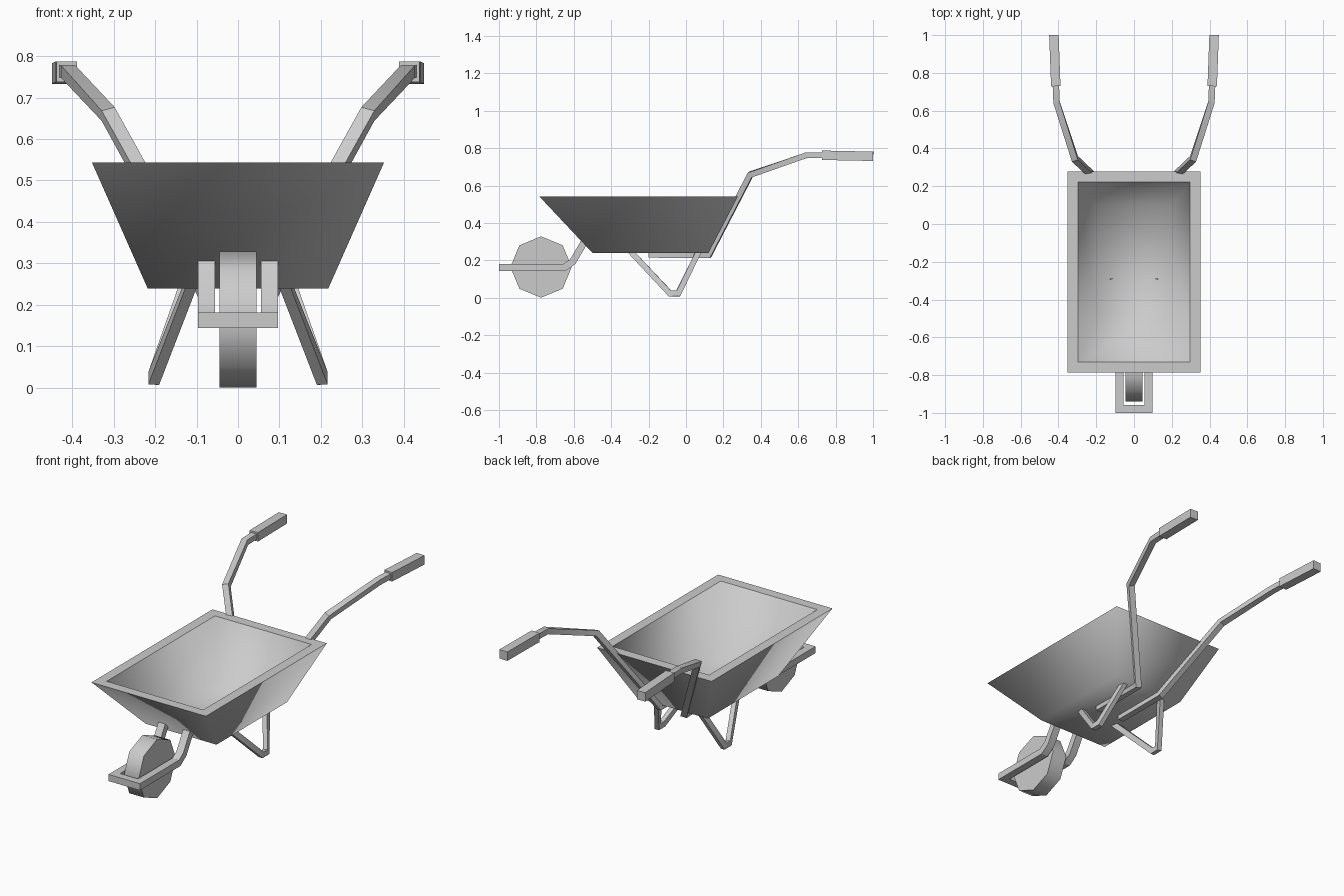
import bpy, bmesh, math
from mathutils import Vector, Matrix

if "Cube" in bpy.data.objects:
    bpy.data.objects.remove(bpy.data.objects["Cube"])


def finish(name, bm, mirror=False, angle=30):
    bmesh.ops.recalc_face_normals(bm, faces=bm.faces)
    me = bpy.data.meshes.new(name)
    bm.to_mesh(me)
    bm.free()
    ob = bpy.data.objects.new(name, me)
    bpy.context.collection.objects.link(ob)
    if mirror:
        ob.modifiers.new("mirror", 'MIRROR').use_mirror_merge = False
    if angle:
        bpy.ops.object.select_all(action='DESELECT')
        ob.select_set(True)
        bpy.context.view_layer.objects.active = ob
        bpy.ops.object.shade_smooth_by_angle(angle=math.radians(angle))
    return ob


def loft(bm, rings):
    """Join equal rings of points with quads and cap both ends."""
    vs = [[bm.verts.new(p) for p in r] for r in rings]
    n = len(vs[0])
    for a, b in zip(vs, vs[1:]):
        for i in range(n):
            j = (i + 1) % n
            bm.faces.new((a[i], a[j], b[j], b[i]))
    bm.faces.new(vs[0])
    bm.faces.new(vs[-1])


def bar(name, path, w, h):
    """Mirrored rectangular bar swept along a path with mitred bends."""
    pts = [Vector(p) for p in path]
    rings = []
    for i, p in enumerate(pts):
        a = (p - pts[i - 1]).normalized() if i else None
        b = (pts[i + 1] - p).normalized() if i < len(pts) - 1 else None
        a, b = a or b, b or a
        t = (a + b).normalized()
        side = (Vector((1, 0, 0)) - t * t.x).normalized()
        up = side.cross(t) / t.dot(a)
        rings.append([p + side * w / 2 * s + up * h / 2 * u
                      for s, u in ((-1, -1), (1, -1), (1, 1), (-1, 1))])
    bm = bmesh.new()
    loft(bm, rings)
    return finish(name, bm, mirror=True)


def rect(x, y0, y1, z):
    return [(-x, y0, z), (x, y0, z), (x, y1, z), (-x, y1, z)]


# tray: outer shell, flat rim and hollow inside, sharp only at the rim
bm = bmesh.new()
loft(bm, [rect(0.218, -0.50, 0.12, 0.24), rect(0.352, -0.785, 0.278, 0.543),
          rect(0.297, -0.73, 0.222, 0.543), rect(0.20, -0.47, 0.10, 0.262)])
for f in bm.faces:
    f.smooth = True
for e in bm.edges:
    if all(abs(v.co.z - 0.543) < 1e-4 for v in e.verts):
        e.smooth = False
finish("tray", bm, angle=None)

# wheel: eight-sided disc
bm = bmesh.new()
bmesh.ops.create_cone(bm, cap_ends=True, segments=8, radius1=0.164,
                      radius2=0.164, depth=0.09,
                      matrix=Matrix.Translation((0, -0.775, 0.165))
                      @ Matrix.Rotation(math.pi / 2, 4, 'Y'))
finish("wheel", bm, angle=50)

# fork arms and front crossbar
bar("fork_arm", [(0.076, -1.0, 0.163), (0.076, -0.65, 0.163),
                 (0.076, -0.606, 0.193), (0.076, -0.54, 0.305)], 0.042, 0.037)
bm = bmesh.new()
bmesh.ops.create_cube(bm, size=1, matrix=Matrix.Translation((0, -0.979, 0.163))
                      @ Matrix.Diagonal((0.194, 0.042, 0.037, 1)))
finish("fork_crossbar", bm)

# handles running from under the tray up to the grips
bar("handle", [(0.076, -0.20, 0.23), (0.076, 0.122, 0.23),
               (0.313, 0.345, 0.66), (0.41, 0.645, 0.763),
               (0.415, 0.77, 0.763)], 0.034, 0.03)

# hand grips
bar("grip", [(0.413, 0.73, 0.762), (0.415, 0.755, 0.762),
             (0.424, 1.0, 0.757)], 0.05, 0.05)

# V-shaped legs
bar("leg", [(0.113, -0.30, 0.252), (0.203, -0.085, 0.023),
            (0.203, -0.042, 0.023), (0.125, 0.07, 0.252)], 0.026, 0.03)
